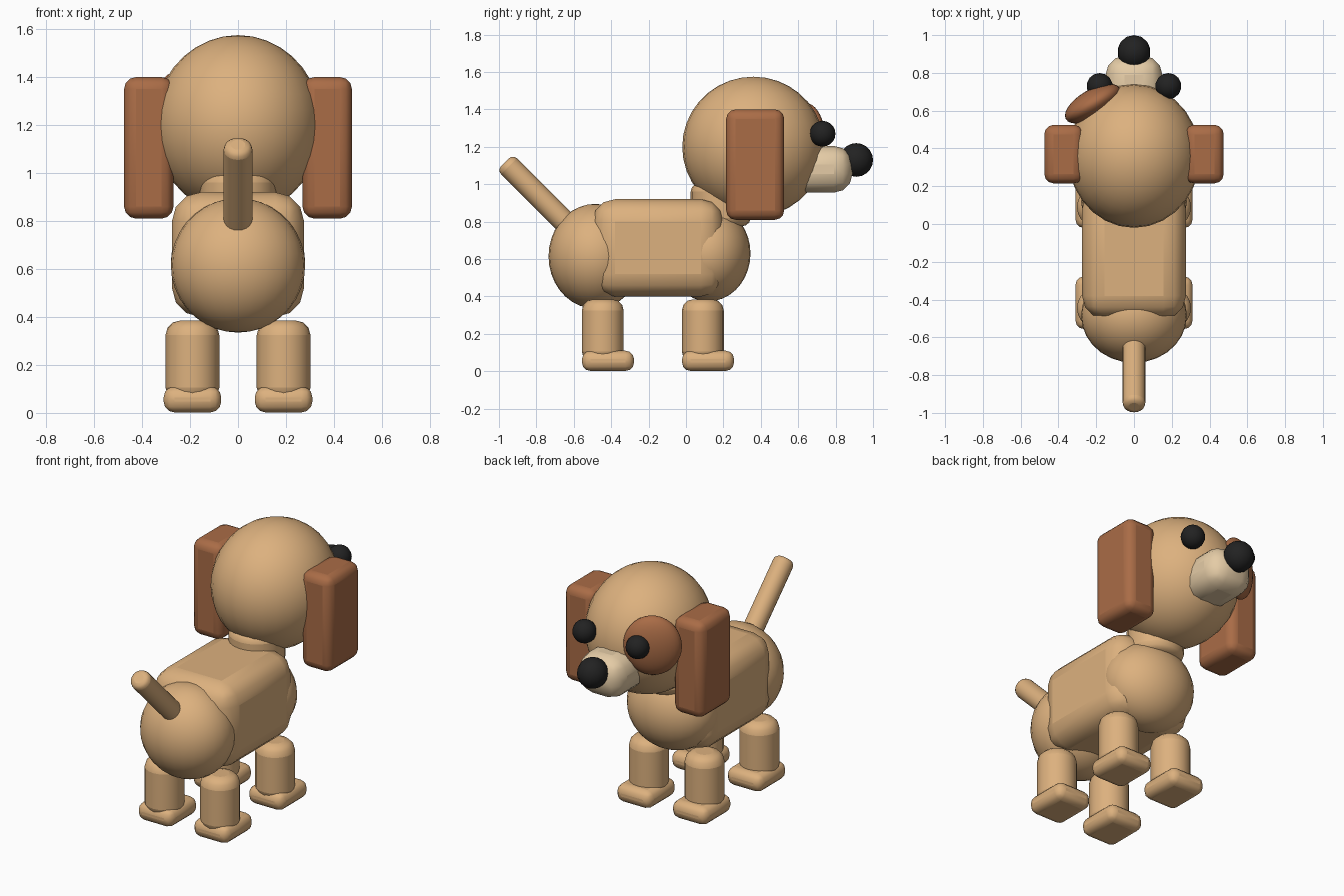
import bpy
from math import radians

if "Cube" in bpy.data.objects:
    bpy.data.objects.remove(bpy.data.objects["Cube"])


def material(name, rgb):
    m = bpy.data.materials.new(name)
    m.diffuse_color = (*rgb, 1)
    m.use_nodes = True
    m.node_tree.nodes["Principled BSDF"].inputs["Base Color"].default_value = m.diffuse_color
    return m


TAN = material("tan_fur", (0.72, 0.44, 0.21))
BROWN = material("brown_fur", (0.40, 0.15, 0.062))
CREAM = material("cream_fur", (0.78, 0.60, 0.38))
BLACK = material("black", (0.016, 0.016, 0.016))


def finish(name, mat, bevel=0, segments=3):
    ob = bpy.context.object
    ob.name = name
    ob.data.materials.append(mat)
    bpy.ops.object.transform_apply(location=False, rotation=False, scale=True)
    bpy.ops.object.shade_smooth_by_angle(angle=radians(50))
    if bevel:
        b = ob.modifiers.new("rounding", 'BEVEL')
        b.width, b.segments = bevel, segments
        b.limit_method, b.angle_limit = 'ANGLE', radians(40)
    return ob


def ball(name, loc, radii, mat, rot=(0, 0, 0), seg=28, rings=18):
    bpy.ops.mesh.primitive_uv_sphere_add(segments=seg, ring_count=rings, radius=1,
                                         location=loc, rotation=rot)
    bpy.context.object.scale = radii
    return finish(name, mat)


def box(name, loc, dims, mat, bevel):
    bpy.ops.mesh.primitive_cube_add(size=1, location=loc)
    bpy.context.object.scale = dims
    return finish(name, mat, bevel)


def rod(name, loc, radius, depth, mat, bevel, rot=(0, 0, 0)):
    bpy.ops.mesh.primitive_cylinder_add(vertices=20, radius=radius, depth=depth,
                                        location=loc, rotation=rot)
    return finish(name, mat, bevel)


# Torso: barrel with chest and rump balls, plus neck and tail
box("body", (0, -0.15, 0.66), (0.55, 0.70, 0.52), TAN, 0.12)
ball("chest", (0, 0.12, 0.63), (0.28, 0.225, 0.256), TAN)
ball("rump", (0, -0.485, 0.615), (0.28, 0.25, 0.28), TAN)
rod("neck", (0, 0.185, 0.89), 0.16, 0.23, TAN, 0.045)
rod("tail", (0, -0.77, 0.92), 0.06, 0.56, TAN, 0.03, (radians(45), 0, 0))

# Head, muzzle and nose
ball("head", (0, 0.36, 1.2), (0.35, 0.38, 0.375), TAN)
box("muzzle", (0, 0.715, 1.08), (0.30, 0.35, 0.25), CREAM, 0.1)
ball("nose", (0, 0.91, 1.13), (0.088, 0.09, 0.09), BLACK, seg=14, rings=10)

# Patch around one eye
ball("eye_patch", (-0.218, 0.637, 1.255), (0.165, 0.075, 0.18), BROWN, (0, 0, radians(30)))

# Mirrored parts
for side, s in (("left", -1), ("right", 1)):
    ball(f"{side}_eye", (s * 0.182, 0.73, 1.27), (0.069, 0.069, 0.069), BLACK, seg=14, rings=10)
    box(f"{side}_ear", (s * 0.372, 0.37, 1.105), (0.206, 0.31, 0.59), BROWN, 0.05)
    for end, y in (("front", 0.09), ("back", -0.445)):
        rod(f"{end}_{side}_leg", (s * 0.19, y, 0.215), 0.112, 0.34, TAN, 0.06)
        box(f"{end}_{side}_paw", (s * 0.19, y + 0.028, 0.056), (0.24, 0.278, 0.108), TAN, 0.045)
